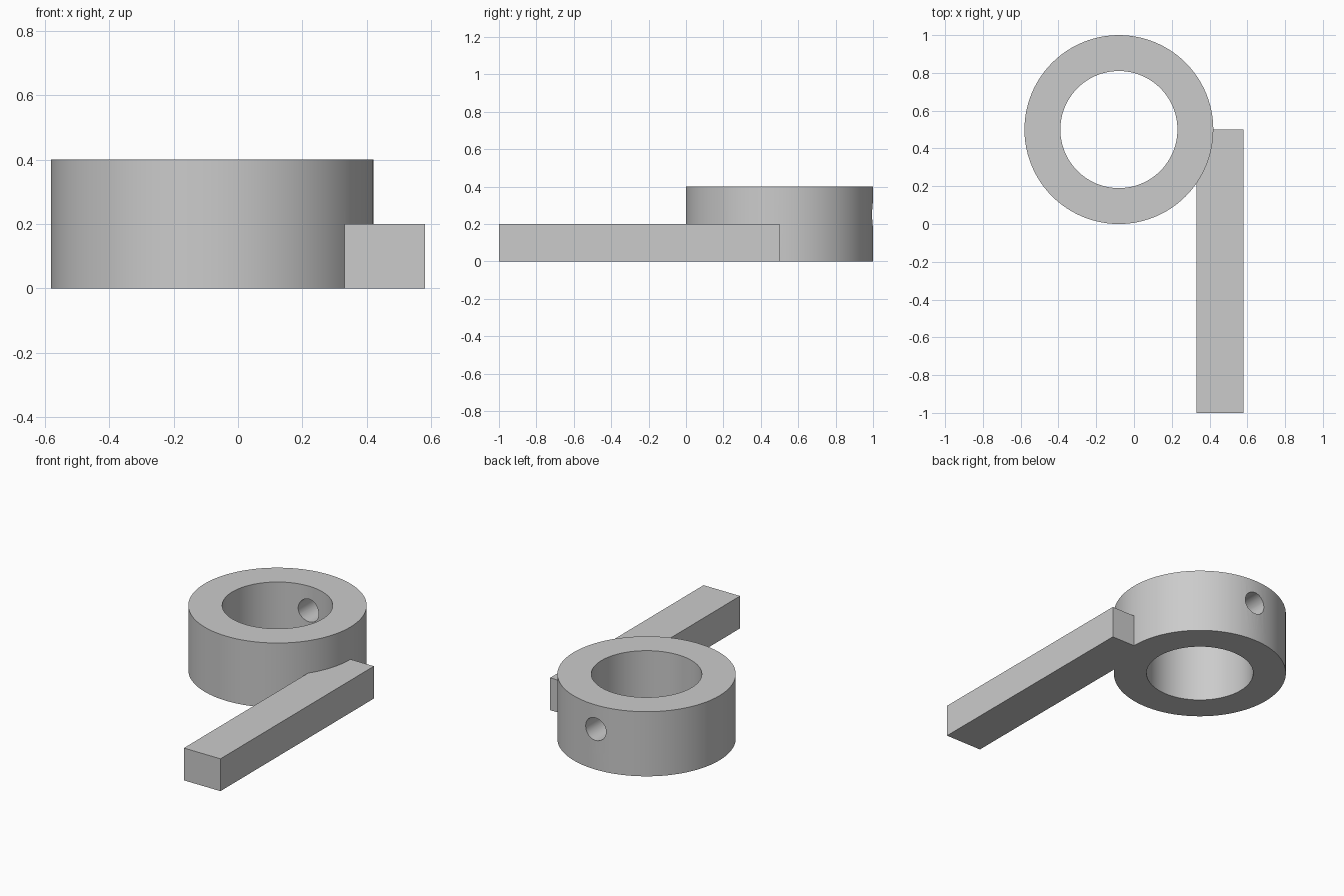
import bpy
from math import radians

default = bpy.data.objects.get("Cube")
if default:
    bpy.data.objects.remove(default, do_unlink=True)

RING_X, RING_Y = -0.08, 0.5
HEIGHT = 0.4

grey = bpy.data.materials.new("light_grey")
grey.use_nodes = True
grey.diffuse_color = (0.6, 0.6, 0.6, 1)
grey.node_tree.nodes["Principled BSDF"].inputs["Base Color"].default_value = (0.6, 0.6, 0.6, 1)


def cylinder(name, radius, depth, location, rotation=(0, 0, 0), sides=96):
    bpy.ops.mesh.primitive_cylinder_add(vertices=sides, radius=radius, depth=depth,
                                        location=location, rotation=rotation)
    obj = bpy.context.object
    obj.name = name
    obj.data.materials.append(grey)
    return obj


def box(name, low, high):
    middle = [(a + b) / 2 for a, b in zip(low, high)]
    bpy.ops.mesh.primitive_cube_add(size=1, location=middle)
    obj = bpy.context.object
    obj.name = name
    obj.scale = [b - a for a, b in zip(low, high)]
    bpy.ops.object.transform_apply(location=False, rotation=False, scale=True)
    obj.data.materials.append(grey)
    return obj


def combine(target, tool, operation):
    mod = target.modifiers.new(operation.lower(), 'BOOLEAN')
    mod.operation = operation
    mod.solver = 'EXACT'
    mod.object = tool
    bpy.context.view_layer.objects.active = target
    bpy.ops.object.modifier_apply(modifier=mod.name)
    bpy.data.objects.remove(tool, do_unlink=True)


# Collar with a straight arm along its side
collar = cylinder("collar_with_arm", 0.5, HEIGHT, (RING_X, RING_Y, HEIGHT / 2))
combine(collar, box("arm", (0.33, -1, 0), (0.58, 0.5, 0.2)), 'UNION')

# Central bore
combine(collar, cylinder("bore", 0.31, 1, (RING_X, RING_Y, HEIGHT / 2)), 'DIFFERENCE')

# Set screw hole through the rear wall only
hole = cylinder("screw_hole", 0.07, 0.6, (RING_X, RING_Y + 0.4, 0.25),
                (radians(90), 0, 0), sides=48)
combine(collar, hole, 'DIFFERENCE')

# Smooth round walls, sharp rims
bpy.ops.object.select_all(action='DESELECT')
collar.select_set(True)
bpy.context.view_layer.objects.active = collar
bpy.ops.object.shade_smooth_by_angle(angle=radians(30))
